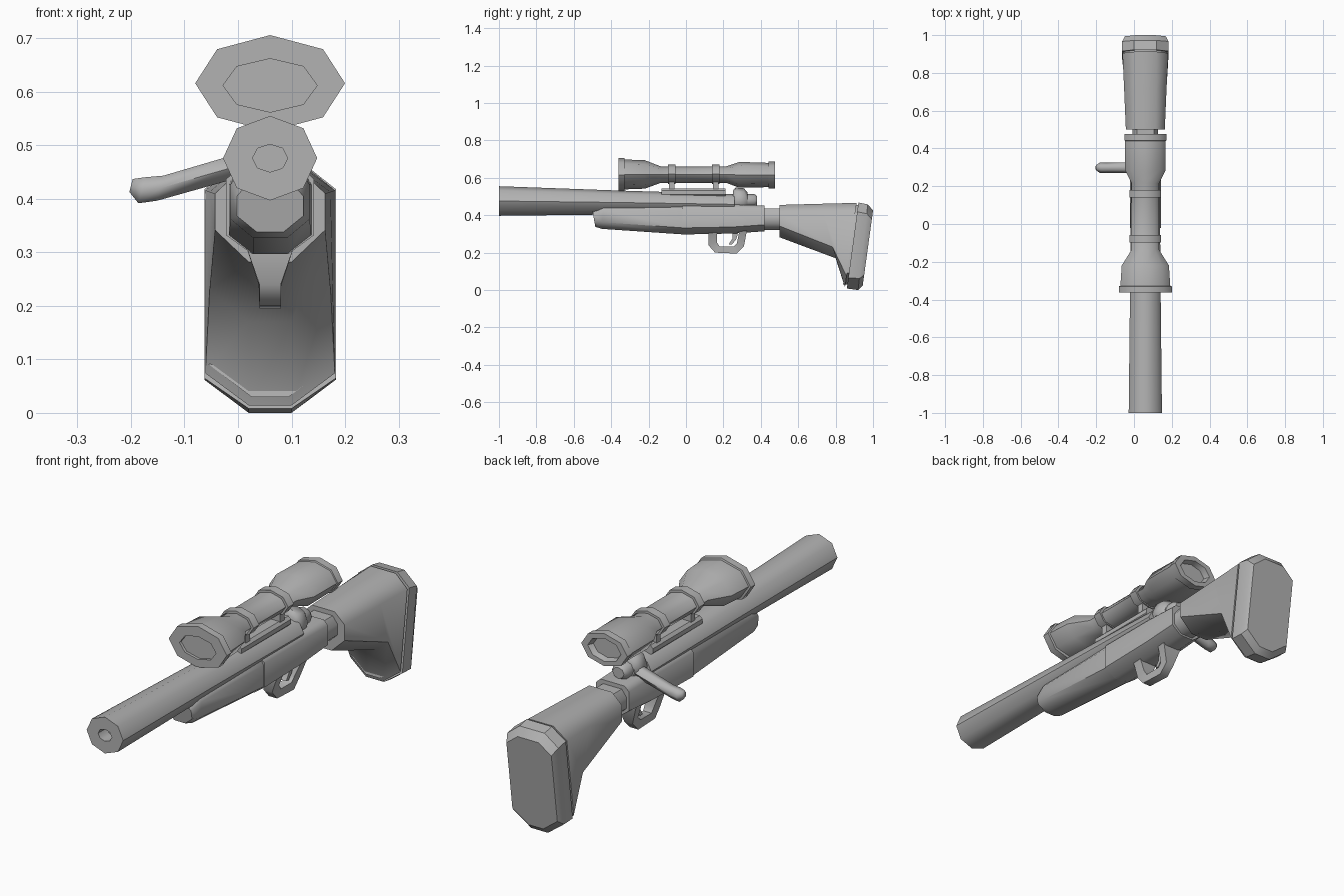
import bpy, bmesh, math
from mathutils import Vector

CX = 0.06  # the weapon's axis sits slightly right of the bolt handle's span

grey = bpy.data.materials.new("plain grey")
grey.diffuse_color = (0.45, 0.45, 0.45, 1)


def loft(name, rings, angle=50):
    """Skin a list of equal-length point rings, with end caps."""
    bm = bmesh.new()
    vs = [[bm.verts.new(Vector(p)) for p in r] for r in rings]
    n = len(vs[0])
    for a, b in zip(vs, vs[1:]):
        for i in range(n):
            j = (i + 1) % n
            bm.faces.new((a[i], a[j], b[j], b[i]))
    bm.faces.new(vs[0])
    bm.faces.new(vs[-1])
    bmesh.ops.recalc_face_normals(bm, faces=bm.faces)
    me = bpy.data.meshes.new(name)
    bm.to_mesh(me)
    bm.free()
    me.materials.append(grey)
    me.shade_smooth()
    me.set_sharp_from_angle(angle=math.radians(angle))
    ob = bpy.data.objects.new(name, me)
    bpy.context.collection.objects.link(ob)
    return ob


def tube(name, rows, n=8):
    """Rows of (y, centre z, x radius, z radius); a vertex points up."""
    return loft(name, [[(CX + rx * math.sin(k * math.tau / n), y,
                         zc + rz * math.cos(k * math.tau / n))
                        for k in range(n)] for y, zc, rx, rz in rows])


def chamfered(ytop, ybot, z0, z1, w, ftop, ctop, fbot, cbot):
    """Eight-point section, optionally slanted in y from bottom to top."""
    pts = [(-ftop, z1), (ftop, z1), (w, z1 - ctop), (w, z0 + cbot),
           (fbot, z0), (-fbot, z0), (-w, z0 + cbot), (-w, z1 - ctop)]
    return [(CX + x, ybot + (ytop - ybot) * (z - z0) / (z1 - z0), z) for x, z in pts]


def box(name, w, y0, y1, z0, z1, c=0.008):
    return loft(name, [chamfered(y, y, z0, z1, w, w - c, c, w - c, c)
                       for y in (y0, y1)], 30)


# Barrel with recessed bore
tube("barrel", [(-0.94, .476, .033, .026), (-1, .476, .033, .026),
                (-1, .476, .088, .079), (-0.36, .468, .081, .064),
                (0.26, .458, .076, .055)])

# Bolt shroud and rear plug
tube("bolt_shroud", [(.25, .475, .045, .055), (.265, .48, .06, .068),
                     (.31, .48, .06, .064), (.33, .475, .045, .045)])
tube("bolt_plug", [(.32, .478, .04, .036), (.365, .478, .04, .036),
                   (.38, .478, .028, .024)])

# Bolt handle, swept out to the left
handle = [(.04, .475, .03), (-.02, .456, .028), (-.145, .42, .027),
          (-.18, .416, .028), (-.2, .425, .014)]
loft("bolt_handle", [[(x + .25 * r * math.sin(k * math.tau / 6),
                       .298 + r * math.cos(k * math.tau / 6),
                       z + r * math.sin(k * math.tau / 6)) for k in range(6)]
                     for x, z, r in handle], 65)

# Forend, receiver and neck
loft("forend", [chamfered(-.5, -.485, .338, .425, .062, .045, .02, .025, .03),
                chamfered(-.44, -.45, .327, .452, .074, .055, .025, .032, .035),
                chamfered(-.01, -.01, .297, .457, .077, .06, .03, .032, .035)])
loft("receiver", [chamfered(-.02, -.02, .297, .457, .082, .06, .02, .034, .035),
                  chamfered(.25, .25, .302, .457, .082, .06, .02, .034, .035),
                  chamfered(.42, .42, .314, .452, .08, .058, .02, .034, .035)])
loft("neck", [chamfered(y, y, .322, .435, .068, .045, .03, .03, .035) for y in (.4, .51)])

# Stock flaring down to the butt
loft("stock", [chamfered(.5, .5, .282, .455, .103, .055, .045, .04, .06),
               chamfered(.72, .8, .17, .461, .113, .058, .048, .04, .06),
               chamfered(.912, .85, .014, .466, .121, .06, .05, .04, .06)])
loft("butt_groove", [chamfered(.90, .84, .03, .455, .114, .055, .05, .035, .06),
                     chamfered(.93, .87, .03, .455, .114, .055, .05, .035, .06)])
loft("butt_pad", [chamfered(.922, .86, .008, .468, .123, .06, .05, .04, .057),
                  chamfered(.972, .92, 0, .458, .123, .06, .05, .04, .062),
                  chamfered(1.0, .945, .025, .425, .108, .05, .045, .035, .055)], 35)

# Trigger guard: a band swept through outer and inner outlines
outer = [(.12, .315), (.12, .24), (.155, .2), (.27, .195), (.31, .235), (.325, .315)]
inner = [(.165, .315), (.165, .255), (.18, .232), (.255, .232), (.272, .25), (.285, .315)]


def band(name, first, second, base, spread):
    rings = []
    for p, q in zip(first, second):
        ring = []
        for (y, z), signs in ((p, (-1, 1)), (q, (1, -1))):
            w = base + spread * max(0, z - .25)
            ring += [(CX + s * w, y, z) for s in signs]
        rings.append(ring)
    loft(name, rings, 50)


band("trigger_guard", outer, inner, .02, .4)
band("trigger", [(.25, .31), (.248, .275), (.228, .245)],
     [(.28, .31), (.268, .27), (.245, .243)], .012, 0)

# Scope rail, mounts and clamp rings
box("scope_rail", .048, -.13, .21, .5, .543, .012)
for name, y in (("front", -.077), ("rear", .16)):
    box(name + "_mount", .04, y - .015, y + .015, .53, .585)
    tube(name + "_scope_ring", [(y - .02, .619, .083, .052), (y + .02, .619, .083, .052)])

# Scope body, with recessed lenses at both ends
tube("scope", [(-.35, .612, .088, .05), (-.362, .612, .088, .05),
               (-.362, .616, .14, .09), (-.33, .616, .14, .09),
               (-.328, .618, .132, .08), (-.22, .618, .125, .076),
               (-.135, .617, .072, .044), (.215, .617, .072, .044),
               (.285, .616, .107, .069), (.44, .615, .107, .065),
               (.442, .615, .111, .071), (.476, .615, .111, .071),
               (.476, .615, .08, .05), (.45, .615, .07, .044)])
